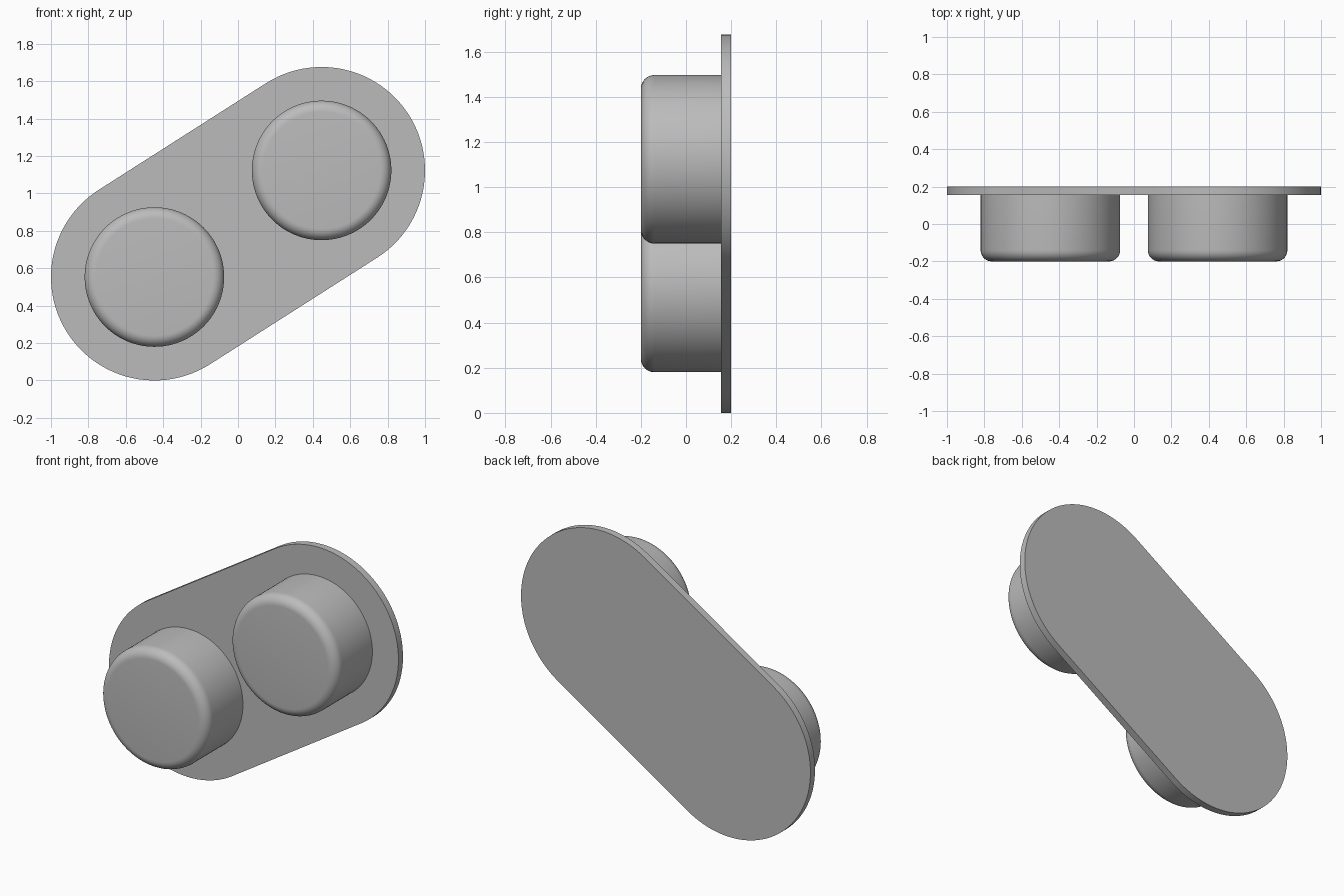
import bpy, bmesh, math
from mathutils import Vector

cube = bpy.data.objects.get("Cube")
if cube:
    bpy.data.objects.remove(cube, do_unlink=True)

grey = bpy.data.materials.new("plain_grey")
grey.use_nodes = True
colour = (0.5, 0.5, 0.5, 1)
grey.diffuse_color = colour
grey.node_tree.nodes["Principled BSDF"].inputs["Base Color"].default_value = colour

UPPER = Vector((0.447, 0, 1.123))
LOWER = Vector((-0.447, 0, 0.553))
PLATE_R, KNOB_R = 0.553, 0.373
FRONT, SEAM, BACK = -0.2, 0.155, 0.2


def finish(name, bm):
    bmesh.ops.recalc_face_normals(bm, faces=bm.faces)
    mesh = bpy.data.meshes.new(name)
    bm.to_mesh(mesh)
    bm.free()
    mesh.materials.append(grey)
    ob = bpy.data.objects.new(name, mesh)
    bpy.context.collection.objects.link(ob)
    bpy.ops.object.select_all(action='DESELECT')
    ob.select_set(True)
    bpy.context.view_layer.objects.active = ob
    bpy.ops.object.shade_smooth_by_angle(angle=math.radians(35))
    return ob


# Backing plate: two half circles joined by straight tangents
def backing_plate(steps=48):
    axis = UPPER - LOWER
    tilt = math.atan2(axis.z, axis.x)
    bm = bmesh.new()
    rim = []
    for centre, start in ((UPPER, tilt - math.pi / 2), (LOWER, tilt + math.pi / 2)):
        for i in range(steps + 1):
            a = start + math.pi * i / steps
            offset = Vector((math.cos(a), 0, math.sin(a))) * PLATE_R
            rim.append(bm.verts.new(centre + offset + Vector((0, SEAM, 0))))
    face = bm.faces.new(rim)
    out = bmesh.ops.extrude_face_region(bm, geom=[face], use_keep_orig=True)
    moved = [v for v in out["geom"] if isinstance(v, bmesh.types.BMVert)]
    bmesh.ops.translate(bm, verts=moved, vec=(0, BACK - SEAM, 0))
    return finish("backing_plate", bm)


# Round knob: lathed profile with a rounded front edge
def knob(name, centre, sides=96, fillet=0.06, arc=8):
    profile = [(KNOB_R, SEAM)]
    for i in range(arc + 1):
        a = math.pi / 2 * i / arc
        profile.append((KNOB_R - fillet + fillet * math.cos(a),
                        FRONT + fillet - fillet * math.sin(a)))
    bm = bmesh.new()
    rings = []
    for radius, y in profile:
        rings.append([bm.verts.new((centre.x + radius * math.cos(t), y,
                                    centre.z + radius * math.sin(t)))
                      for t in (math.tau * k / sides for k in range(sides))])
    for a, b in zip(rings, rings[1:]):
        for k in range(sides):
            n = (k + 1) % sides
            bm.faces.new((a[k], a[n], b[n], b[k]))
    bm.faces.new(rings[0])
    bm.faces.new(rings[-1])
    return finish(name, bm)


backing_plate()
knob("upper_left_knob", UPPER)
knob("lower_right_knob", LOWER)
